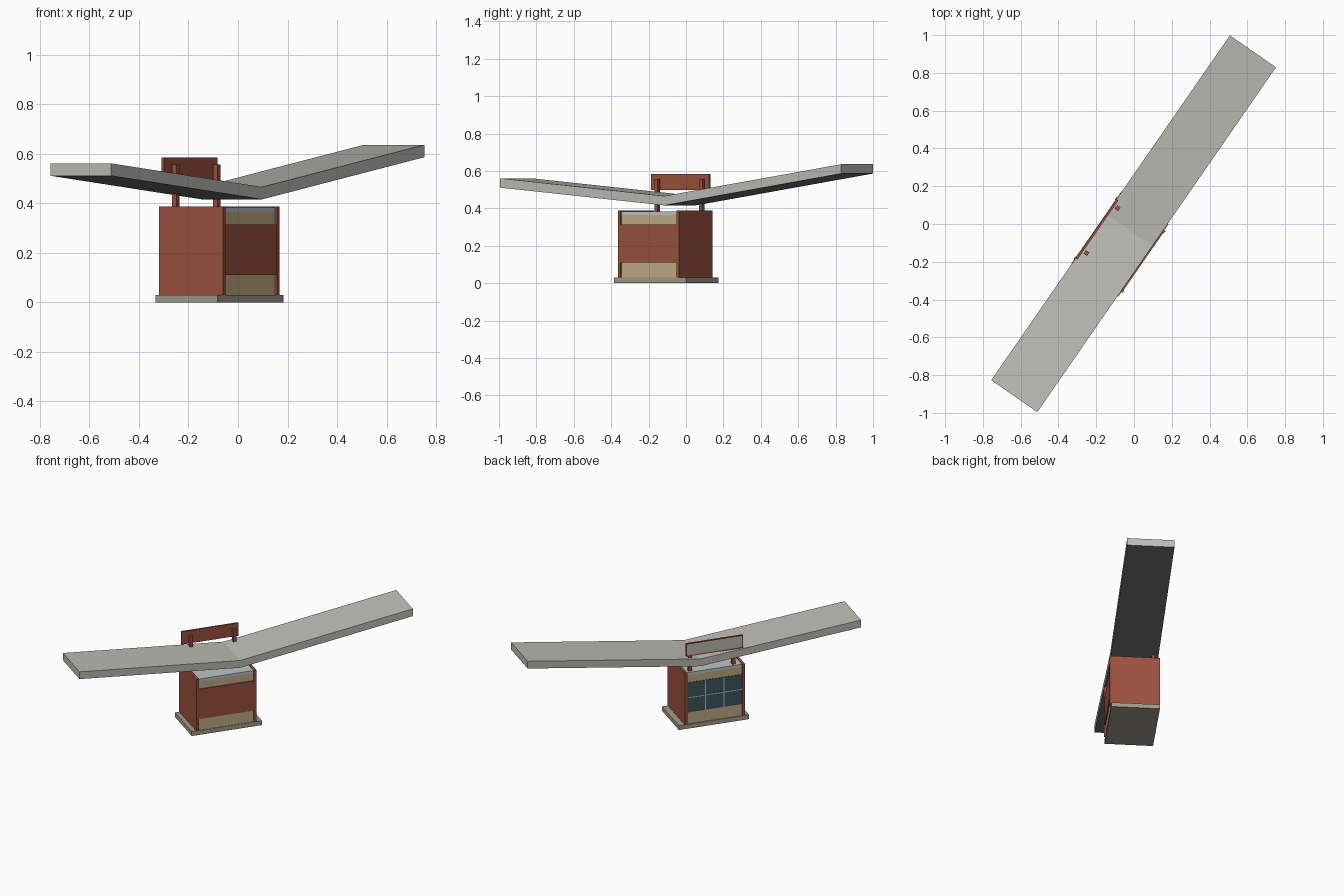
import bpy
import bmesh
import math
from mathutils import Matrix

cube = bpy.data.objects.get("Cube")
if cube:
    bpy.data.objects.remove(cube, do_unlink=True)

# The stand is built along x, then turned about z
TURN = Matrix.Rotation(math.radians(55.3), 4, 'Z')


def material(name, rgb):
    """Flat material from an sRGB 0-255 colour."""
    lin = [((c / 255 + 0.055) / 1.055) ** 2.4 for c in rgb] + [1.0]
    mat = bpy.data.materials.new(name)
    mat.use_nodes = True
    mat.diffuse_color = lin
    node = mat.node_tree.nodes["Principled BSDF"]
    node.inputs["Base Color"].default_value = lin
    node.inputs["Roughness"].default_value = 0.8
    return mat


RED = material("brick_red", (156, 82, 62))
TAN = material("tan", (194, 174, 134))
ROOF = material("roof_grey", (190, 191, 182))
UNDER = material("slate_underside", (112, 118, 118))
STONE = material("stone", (162, 156, 141))
PALE = material("pale_grey", (190, 196, 200))
GLASS = material("dark_glass", (61, 88, 95))


def finish(name, bm, *mats):
    bmesh.ops.recalc_face_normals(bm, faces=bm.faces)
    mesh = bpy.data.meshes.new(name)
    bm.to_mesh(mesh)
    bm.free()
    for mat in mats:
        mesh.materials.append(mat)
    mesh.transform(TURN)
    obj = bpy.data.objects.new(name, mesh)
    bpy.context.collection.objects.link(obj)
    return obj


def box(name, xs, ys, zs, mat):
    """Box from its low and high limits on each axis."""
    bm = bmesh.new()
    bmesh.ops.create_cube(bm, size=1)
    for v in bm.verts:
        v.co = [lim[0] if c < 0 else lim[1] for c, lim in zip(v.co, (xs, ys, zs))]
    return finish(name, bm, mat)


# Plinth and end walls
X0, X1, WALL = -0.334, 0.065, 0.016
IN0, IN1 = X0 + WALL, X1 - WALL
SILL, HEAD = 0.11, 0.315
box("plinth", (-0.364, 0.104), (-0.151, 0.153), (0, 0.03), STONE)
box("right_end_wall", (X0, IN0), (-0.158, 0.157), (0.03, 0.388), RED)
box("left_end_wall", (IN1, X1), (-0.158, 0.157), (0.03, 0.388), RED)

# Booth body, ceiling slab and serving shutter
box("booth_body", (IN0, IN1), (-0.147, 0.147), (0.03, 0.365), TAN)
box("ceiling_slab", (IN0, IN1), (-0.147, 0.147), (0.365, 0.383), PALE)
box("shutter", (IN0, IN1), (-0.154, -0.147), (SILL, HEAD), RED)

# Window on the other side: glass plate with thin glazing bars
box("window_glass", (IN0, IN1), (0.147, 0.150), (SILL, HEAD), GLASS)
BAR = 0.003
for i in (1, 2):
    x = IN0 + (IN1 - IN0) * i / 3
    box("upright_bar", (x - BAR, x + BAR), (0.150, 0.153), (SILL, HEAD), PALE)
mid = (SILL + HEAD) / 2
box("cross_bar", (IN0, IN1), (0.150, 0.153), (mid - BAR, mid + BAR), PALE)

# Butterfly roof: bent profile swept across the width, slate underneath
profile = [(-1.11, 0.511), (-0.04, 0.416), (1.11, 0.586)]
THICK = 0.05
bm = bmesh.new()
rings = []
for x, z in profile:
    rings.append([bm.verts.new((x, y, z + h)) for y, h in
                  ((-0.146, 0), (0.151, 0), (0.151, THICK), (-0.146, THICK))])
for a, b in zip(rings, rings[1:]):
    for i in range(4):
        j = (i + 1) % 4
        bm.faces.new((a[i], a[j], b[j], b[i]))
bm.faces.new(rings[0])
bm.faces.new(rings[-1])
bmesh.ops.recalc_face_normals(bm, faces=bm.faces)
for f in bm.faces:
    f.material_index = 1 if f.normal.z < -0.5 else 0
finish("butterfly_roof", bm, ROOF, UNDER)

# Posts rising through the roof to carry the sign
for x in (-0.27, 0.02):
    box("sign_post", (x - 0.011, x + 0.011), (0.108, 0.130), (0.38, 0.557), RED)

# Sign board: red with an inset pale face on the outer side
bm = bmesh.new()
bmesh.ops.create_cube(bm, size=1)
for v in bm.verts:
    v.co = (-0.135 + v.co.x * 0.379, 0.145 + v.co.y * 0.012, 0.541 + v.co.z * 0.088)
bmesh.ops.recalc_face_normals(bm, faces=bm.faces)
outer = [f for f in bm.faces if f.normal.y > 0.5]
bmesh.ops.inset_region(bm, faces=outer, thickness=0.010, depth=0)
bmesh.ops.translate(bm, verts=outer[0].verts, vec=(0, -0.004, 0))
outer[0].material_index = 1
finish("sign_board", bm, RED, ROOF)
